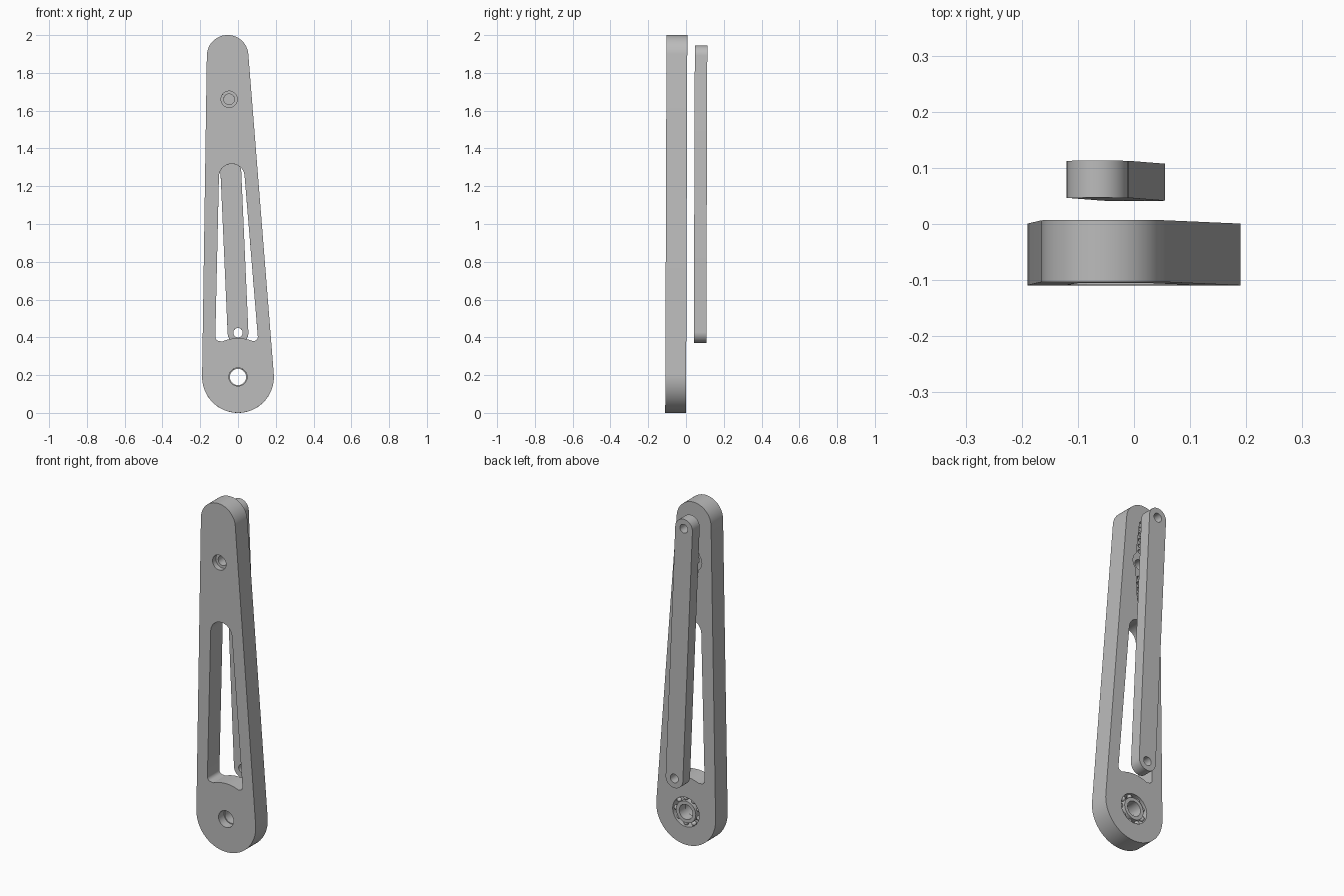
import bpy
import bmesh
from math import sin, cos, pi, acos, atan2, hypot, radians
from mathutils import Vector

cube = bpy.data.objects.get("Cube")
if cube:
    bpy.data.objects.remove(cube, do_unlink=True)

grey = bpy.data.materials.new("plain grey")
grey.use_nodes = True
colour = (0.5, 0.5, 0.5, 1)
grey.diffuse_color = colour
grey.node_tree.nodes["Principled BSDF"].inputs["Base Color"].default_value = colour

LEAN = -0.0035          # slight backward lean of the whole assembly
THICK = 0.11            # arm thickness, back face on y = 0
PIVOT = (0, 0.19)       # lower bearing centre (x, z)
HUB = (-0.047, 1.66)    # upper horn centre


def arc(c, r, a0, a1, n=24):
    return [(c[0] + r * cos(a0 + (a1 - a0) * i / n),
             c[1] + r * sin(a0 + (a1 - a0) * i / n)) for i in range(n + 1)]


def circle(c, r, n=48):
    return arc(c, r, 0, 2 * pi, n)[:-1]


def capsule(c1, r1, c2, r2):
    """Outline of two circles joined by their outer tangents."""
    dx, dz = c2[0] - c1[0], c2[1] - c1[1]
    a, b = atan2(dz, dx), acos((r1 - r2) / hypot(dx, dz))
    return arc(c1, r1, a + b, a + 2 * pi - b, 40) + arc(c2, r2, a - b, a + b, 40)


def make(name, bm):
    bmesh.ops.recalc_face_normals(bm, faces=bm.faces)
    mesh = bpy.data.meshes.new(name)
    bm.to_mesh(mesh)
    bm.free()
    mesh.materials.append(grey)
    ob = bpy.data.objects.new(name, mesh)
    bpy.context.collection.objects.link(ob)
    return ob


def prism(name, outline, y0, y1):
    bm = bmesh.new()
    face = bm.faces.new([bm.verts.new((x, y0, z)) for x, z in outline])
    out = bmesh.ops.extrude_face_region(bm, geom=[face])
    moved = [v for v in out["geom"] if isinstance(v, bmesh.types.BMVert)]
    bmesh.ops.translate(bm, verts=moved, vec=(0, y1 - y0, 0))
    return make(name, bm)


def ring(name, c, r_in, r_out, y0, y1, n=48):
    """Flat-sided tube around the y axis."""
    bm = bmesh.new()
    section = [(r_in, y0), (r_out, y0), (r_out, y1), (r_in, y1)]
    loops = [[bm.verts.new((c[0] + r * cos(2 * pi * i / n), y, c[1] + r * sin(2 * pi * i / n)))
              for r, y in section] for i in range(n)]
    for i in range(n):
        p, q = loops[i], loops[(i + 1) % n]
        for k in range(4):
            m = (k + 1) % 4
            bm.faces.new((p[k], p[m], q[m], q[k]))
    return make(name, bm)


def cut(ob, outline, y0, y1):
    cutter = prism("cutter", outline, y0, y1)
    cutter.hide_render = True
    mod = ob.modifiers.new("cut", "BOOLEAN")
    mod.operation, mod.solver, mod.object = "DIFFERENCE", "EXACT", cutter
    bpy.context.view_layer.objects.active = ob
    bpy.ops.object.modifier_apply(modifier=mod.name)
    bpy.data.objects.remove(cutter, do_unlink=True)


parts = []

# Main arm: tapered plate with a long window
arm = prism("main_arm", capsule(PIVOT, 0.19, (-0.055, 1.89), 0.11), -THICK, 0)
parts.append(arm)
window = (arc((0.083, 0.402), 0.022, -pi / 2, 0, 8)
          + arc((-0.033, 1.25), 0.068, 0.06, pi, 24)
          + arc((-0.098, 0.402), 0.022, pi, 1.5 * pi, 8)
          + arc(PIVOT, 0.205, radians(114), radians(68), 16))
cut(arm, window, -0.2, 0.1)

# Pivot bore and the bearing pocket behind it
cut(arm, circle(PIVOT, 0.048), -0.2, 0.1)
cut(arm, circle(PIVOT, 0.12), -0.06, 0.1)

# Horn recess in the back, with its stepped centre hole and row of small holes
for side in (-1, 1):
    tip = (HUB[0] - side * 0.006, HUB[1] + side * 0.225)
    cut(arm, capsule(HUB, 0.042, tip, 0.022), -0.02, 0.1)
    for i in range(5):
        t = 0.35 + 0.15 * i
        spot = Vector(HUB).lerp(Vector(tip), t)
        cut(arm, circle(spot, 0.011, 16), -0.05, 0.1)
cut(arm, circle(HUB, 0.058), -0.02, 0.1)
cut(arm, circle(HUB, 0.028), -0.2, 0.1)
cut(arm, circle(HUB, 0.043), -0.2, -0.08)

# Ball bearing
parts.append(ring("bearing_outer_race", PIVOT, 0.085, 0.12, -0.06, 0))
parts.append(ring("bearing_inner_race", PIVOT, 0.043, 0.063, -0.06, 0))
for i in range(9):
    a = 2 * pi * i / 9
    bm = bmesh.new()
    bmesh.ops.create_uvsphere(bm, u_segments=16, v_segments=10, radius=0.014)
    bmesh.ops.translate(bm, verts=bm.verts,
                        vec=(PIVOT[0] + 0.074 * cos(a), -0.022, PIVOT[1] + 0.074 * sin(a)))
    parts.append(make("bearing_ball", bm))

# Rear link: slim bar with a hole at each end
ends = [(0, 0.425), (-0.065, 1.89)]
link = prism("rear_link", capsule(ends[0], 0.055, ends[1], 0.055), 0.04, 0.106)
for end in ends:
    cut(link, circle(end, 0.025, 32), -0.1, 0.2)
parts.append(link)

# Lean and shading
for ob in parts:
    ob.rotation_euler.x = LEAN
    bpy.ops.object.select_all(action="DESELECT")
    ob.select_set(True)
    bpy.context.view_layer.objects.active = ob
    bpy.ops.object.shade_smooth_by_angle(angle=radians(30))
